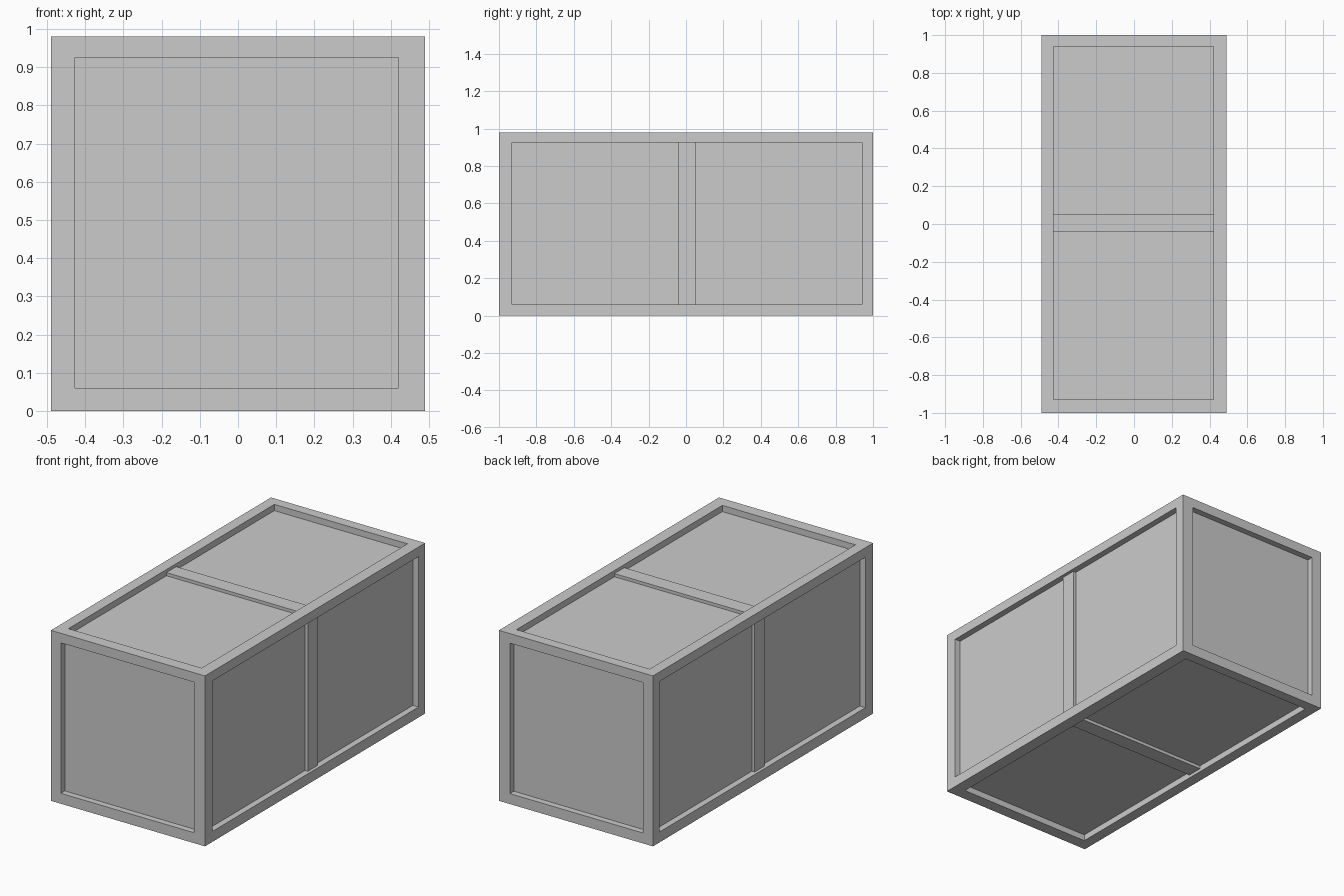
import bpy, bmesh
from mathutils import Vector

if "Cube" in bpy.data.objects:
    bpy.data.objects.remove(bpy.data.objects["Cube"])

LO, HI = Vector((-0.49, -1.0, 0.0)), Vector((0.49, 1.0, 0.98))          # outer size
OPEN_LO, OPEN_HI = Vector((-0.427, -0.93, 0.06)), Vector((0.42, 0.94, 0.925))  # frame openings
PANEL = 0.036    # depth of the sunken panels
BAR = 0.018      # depth of the middle bars
BAR_Y = (-0.04, 0.05)
MID = (LO + HI) / 2


def box_bmesh(lo, hi):
    bm = bmesh.new()
    bmesh.ops.create_cube(bm, size=1)
    for v in bm.verts:
        v.co = Vector([hi[i] if v.co[i] > 0 else lo[i] for i in range(3)])
    return bm


def finish(bm, name):
    bmesh.ops.recalc_face_normals(bm, faces=bm.faces)
    mesh = bpy.data.meshes.new(name)
    bm.to_mesh(mesh)
    bm.free()
    bpy.context.collection.objects.link(bpy.data.objects.new(name, mesh))


# Crate body: inset every face to form the frame, then sink the panel
bm = box_bmesh(LO, HI)
bmesh.ops.recalc_face_normals(bm, faces=bm.faces)
for face in list(bm.faces):
    normal = face.normal.copy()
    axis = max(range(3), key=lambda i: abs(normal[i]))
    bmesh.ops.inset_individual(bm, faces=[face], thickness=0.06)
    for v in face.verts:
        for i in range(3):
            if i != axis:
                v.co[i] = OPEN_HI[i] if v.co[i] > MID[i] else OPEN_LO[i]
    bmesh.ops.inset_individual(bm, faces=[face], thickness=0.0, depth=0.0)
    for v in face.verts:
        v.co -= normal * PANEL
finish(bm, "crate_body")

# Middle bars across the four long sides, set back a little from the frame
for axis, other, names in ((0, 2, ("left_bar", "right_bar")),
                           (2, 0, ("bottom_bar", "top_bar"))):
    for side, name in enumerate(names):
        lo, hi = Vector(), Vector()
        lo.y, hi.y = BAR_Y
        lo[other], hi[other] = OPEN_LO[other], OPEN_HI[other]
        if side:
            lo[axis], hi[axis] = HI[axis] - PANEL, HI[axis] - BAR
        else:
            lo[axis], hi[axis] = LO[axis] + BAR, LO[axis] + PANEL
        finish(box_bmesh(lo, hi), name)
